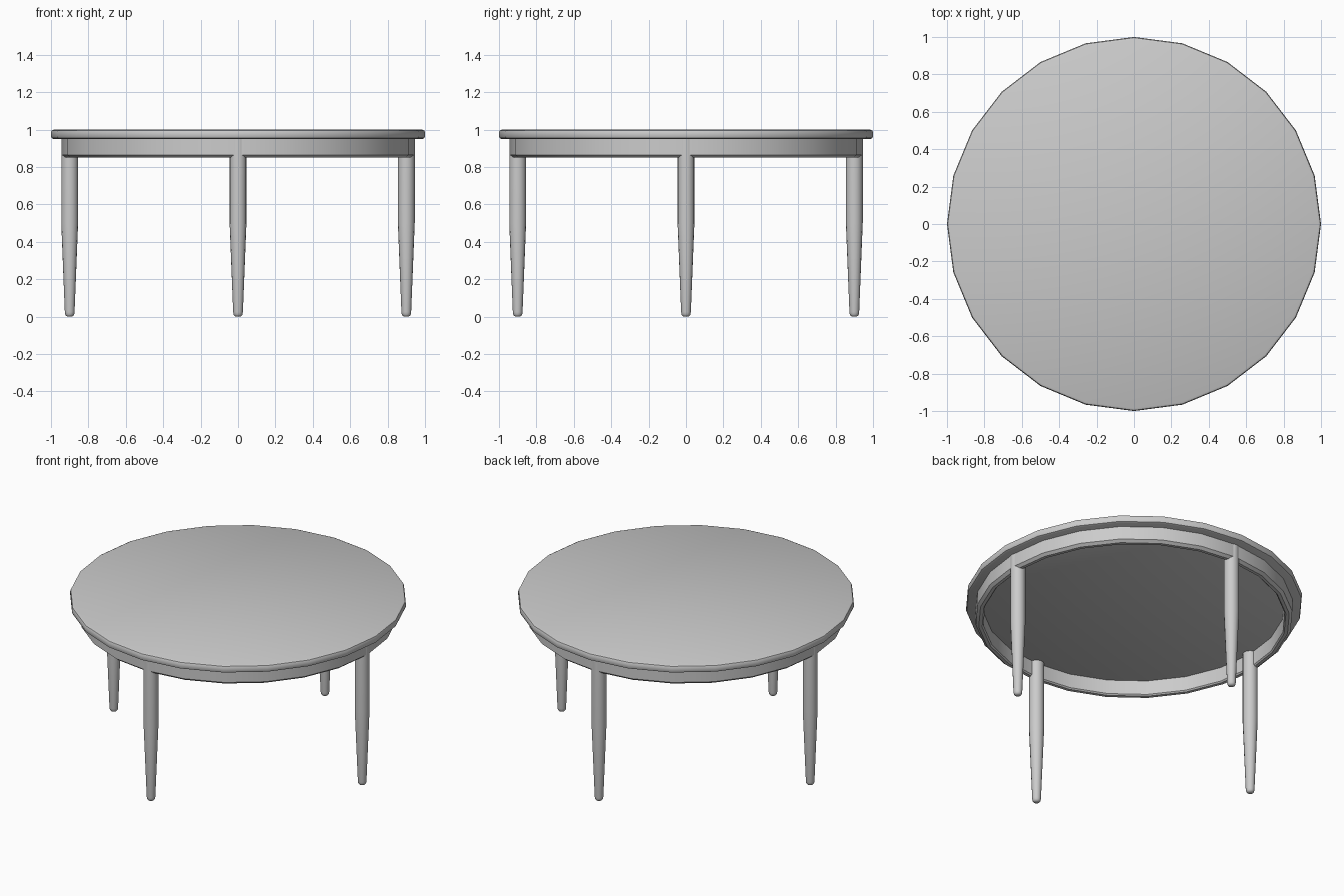
import bpy, math

cube = bpy.data.objects.get("Cube")
if cube:
    bpy.data.objects.remove(cube, do_unlink=True)

GREY = (0.6, 0.6, 0.6, 1)
grey = bpy.data.materials.new("light_grey")
grey.use_nodes = True
grey.diffuse_color = GREY
grey.node_tree.nodes["Principled BSDF"].inputs["Base Color"].default_value = GREY


def lathe(name, profile, sides, closed=False, location=(0, 0, 0)):
    """Turn an (r, z) profile, listed bottom to top on the outside, about z."""
    verts, rings = [], []
    for r, z in profile:
        ring = []
        for i in range(sides):
            a = math.tau * i / sides
            ring.append(len(verts))
            verts.append((r * math.cos(a), r * math.sin(a), z))
        rings.append(ring)
    pairs = list(zip(rings, rings[1:]))
    faces = []
    if closed:
        pairs.append((rings[-1], rings[0]))
    else:
        faces += [rings[0][::-1], rings[-1]]
    for low, high in pairs:
        for i in range(sides):
            j = (i + 1) % sides
            faces.append((low[i], low[j], high[j], high[i]))
    mesh = bpy.data.meshes.new(name)
    mesh.from_pydata(verts, [], faces)
    mesh.materials.append(grey)
    obj = bpy.data.objects.new(name, mesh)
    obj.location = location
    bpy.context.collection.objects.link(obj)
    bpy.ops.object.select_all(action="DESELECT")
    obj.select_set(True)
    bpy.context.view_layer.objects.active = obj
    bpy.ops.object.shade_smooth_by_angle(angle=math.radians(40))
    return obj


# Round top with a softened rim
lathe("table_top", [(0.985, 0.95), (0.996, 0.955), (1, 0.965), (1, 0.985),
                    (0.996, 0.995), (0.985, 1)], 24)

# Apron ring under the top, with a chamfered lower edge
lathe("apron", [(0.905, 0.85), (0.925, 0.85), (0.943, 0.865), (0.943, 0.952),
                (0.897, 0.952), (0.897, 0.858)], 24, closed=True)

# Four tapered legs with rounded feet
leg_profile = [(0.01, 0), (0.019, 0.004), (0.024, 0.012), (0.026, 0.025),
               (0.045, 0.5), (0.045, 0.952)]
for name, x, y in (("front_leg", 0, -1), ("back_leg", 0, 1),
                   ("left_leg", 1, 0), ("right_leg", -1, 0)):
    lathe(name, leg_profile, 16, location=(0.9 * x, 0.9 * y, 0))
